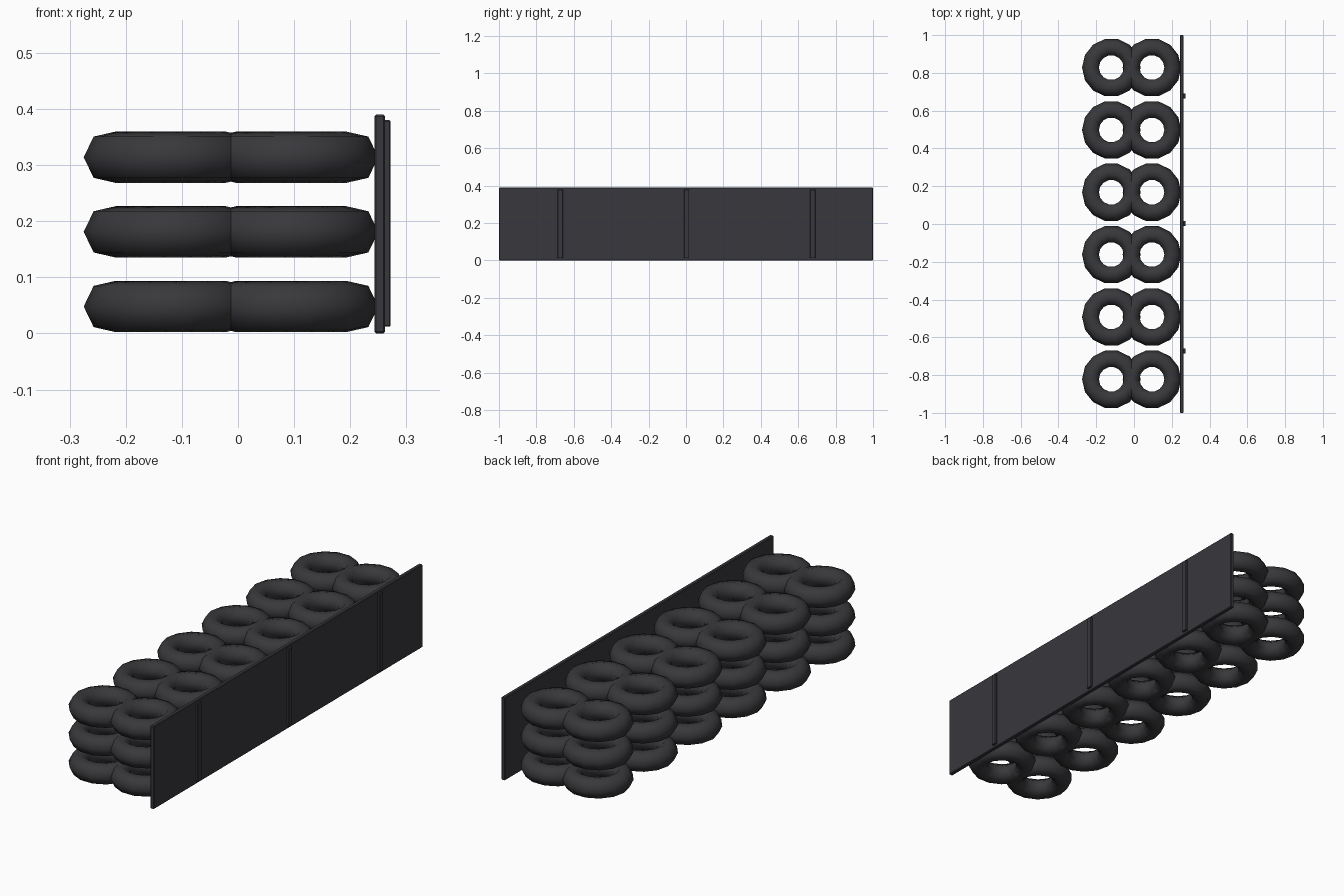
import bpy

cube = bpy.data.objects.get("Cube")
if cube:
    bpy.data.objects.remove(cube, do_unlink=True)


def make_material(name, color):
    mat = bpy.data.materials.new(name)
    mat.use_nodes = True
    mat.diffuse_color = color
    bsdf = mat.node_tree.nodes["Principled BSDF"]
    bsdf.inputs["Base Color"].default_value = color
    return mat


rubber = make_material("dark rubber", (0.04, 0.04, 0.045, 1))
panel_paint = make_material("dark panel", (0.04, 0.038, 0.046, 1))


def add_box(name, low, high, bevel):
    center = [(a + b) / 2 for a, b in zip(low, high)]
    bpy.ops.mesh.primitive_cube_add(size=1, location=center)
    box = bpy.context.object
    box.name = name
    box.scale = [b - a for a, b in zip(low, high)]
    bpy.ops.object.transform_apply(location=False, rotation=False, scale=True)
    mod = box.modifiers.new("edge bevel", "BEVEL")
    mod.width = bevel
    mod.segments = 1
    box.data.materials.append(panel_paint)
    return box


# One tire ring, shared by every stack
bpy.ops.mesh.primitive_torus_add(major_segments=14, minor_segments=7,
                                 major_radius=0.108, minor_radius=0.047)
first_tire = bpy.context.object
bpy.ops.object.shade_smooth()
tire_mesh = first_tire.data
tire_mesh.name = "tire"
tire_mesh.materials.append(rubber)
bpy.data.objects.remove(first_tire, do_unlink=True)

# Two rows of stacked tires, overlapping in the middle
for row, x in (("outer", -0.12), ("inner", 0.095)):
    for stack in range(6):
        for layer in range(3):
            tire = bpy.data.objects.new(f"{row}_tire_{stack}_{layer}", tire_mesh)
            tire.location = (x, 0.828 - 0.33 * stack, 0.048 + 0.133 * layer)
            bpy.context.collection.objects.link(tire)

# Long backing panel with three upright strips
add_box("backing_panel", (0.243, -1, 0), (0.262, 1, 0.39), 0.003)
for i in (-1, 0, 1):
    y = 0.003 + 0.675 * i
    add_box(f"panel_strip_{i + 1}", (0.258, y - 0.014, 0.012),
            (0.272, y + 0.014, 0.38), 0.002)
